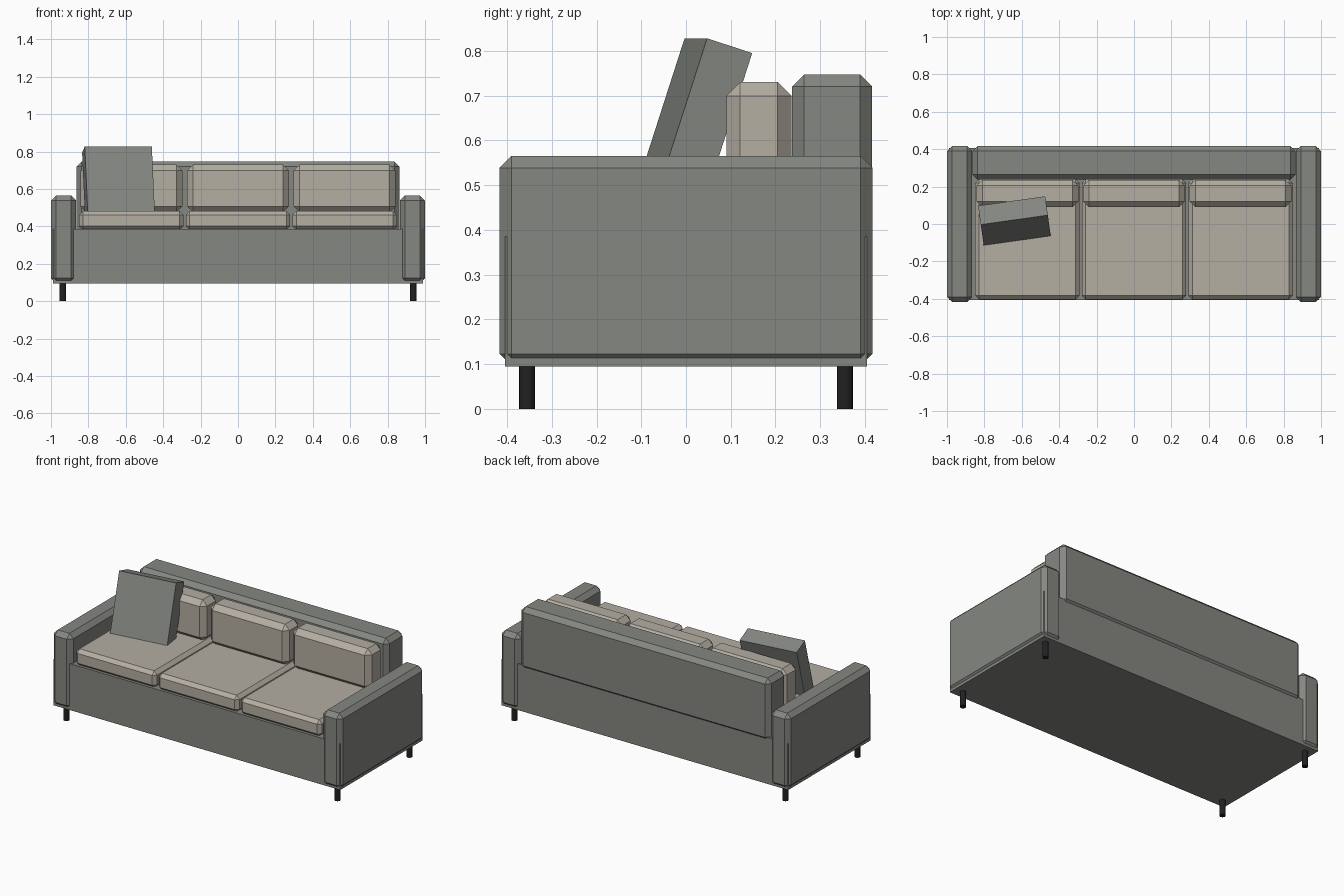
import bpy
import math
from mathutils import Euler, Vector

if "Cube" in bpy.data.objects:
    bpy.data.objects.remove(bpy.data.objects["Cube"])


def material(name, color):
    m = bpy.data.materials.new(name)
    m.diffuse_color = (*color, 1)
    m.use_nodes = True
    m.node_tree.nodes["Principled BSDF"].inputs["Base Color"].default_value = m.diffuse_color
    return m


GREY = material("grey_fabric", (0.235, 0.245, 0.222))
CREAM = material("cream_fabric", (0.46, 0.425, 0.365))
BLACK = material("black_metal", (0.015, 0.015, 0.015))


def block(name, x, y, z, mat, bevel=0.0):
    """Box between (min, max) pairs with optional chamfered edges."""
    bpy.ops.mesh.primitive_cube_add(
        size=1, location=[(a + b) / 2 for a, b in (x, y, z)])
    ob = bpy.context.object
    ob.name = name
    ob.scale = [b - a for a, b in (x, y, z)]
    bpy.ops.object.transform_apply(location=False, rotation=False, scale=True)
    ob.data.materials.append(mat)
    if bevel:
        mod = ob.modifiers.new("chamfer", 'BEVEL')
        mod.width = bevel
        mod.segments = 1
    return ob


# Base and backrest
block("base", (-0.99, 0.99), (-0.405, 0.405), (0.095, 0.385), GREY)
block("backrest", (-0.863, 0.863), (0.237, 0.416), (0.36, 0.747), GREY, 0.027)

# Arms and legs
for side, s in (("left", -1), ("right", 1)):
    block(side + "_arm", sorted((s * 0.865, s * 1.0)), (-0.417, 0.417),
          (0.096, 0.565), GREY, 0.027)
    for end, y in (("front", -0.355), ("back", 0.355)):
        bpy.ops.mesh.primitive_cylinder_add(
            vertices=16, radius=0.018, depth=0.1, location=(s * 0.937, y, 0.05))
        leg = bpy.context.object
        leg.name = f"{end}_{side}_leg"
        leg.data.materials.append(BLACK)
        bpy.ops.object.shade_smooth_by_angle()

# Seat and back cushions
for i, label in ((-1, "left"), (0, "middle"), (1, "right")):
    c = i * 0.57
    block(label + "_seat_cushion", (c - 0.279, c + 0.279), (-0.403, 0.24),
          (0.38, 0.483), CREAM, 0.021)
    block(label + "_back_cushion", (c - 0.272, c + 0.272), (0.09, 0.236),
          (0.475, 0.73), CREAM, 0.031)

# Loose pillow leaning back, placed by the middle of its top front edge
W, T, H = 0.362, 0.107, 0.362
tilt = Euler((math.radians(-18), 0, math.radians(8)))
pillow = block("throw_pillow", (-W / 2, W / 2), (-T / 2, T / 2),
               (-H / 2, H / 2), GREY)
pillow.rotation_euler = tilt
pillow.location = (Vector((-0.64, 0.022, 0.828))
                   + tilt.to_matrix() @ Vector((0, T / 2, -H / 2)))
